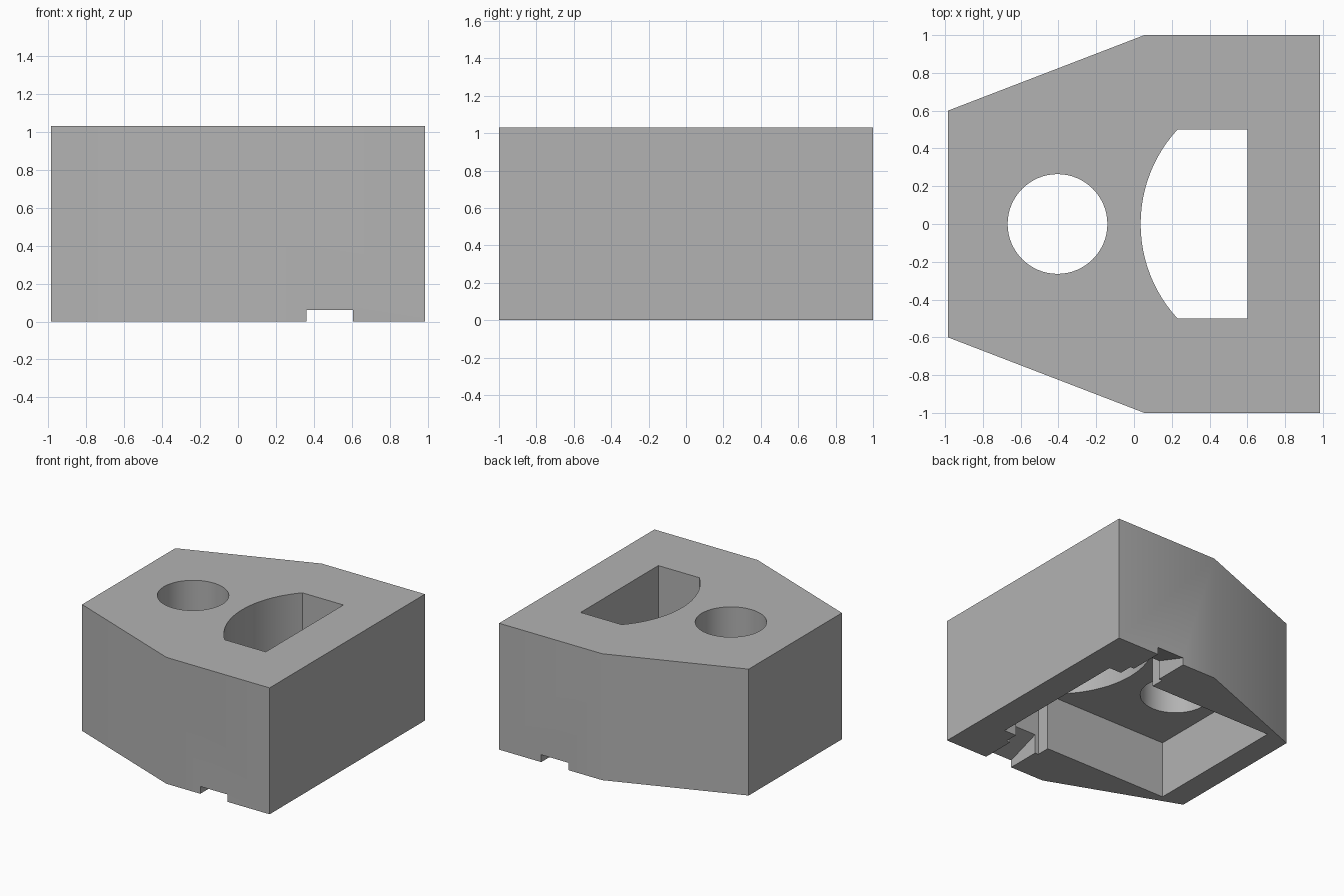
import bpy
import bmesh
from math import asin, cos, sin, pi, radians

if "Cube" in bpy.data.objects:
    bpy.data.objects.remove(bpy.data.objects["Cube"], do_unlink=True)

HEIGHT = 1.03
POCKET_TOP = 0.465

grey = bpy.data.materials.new("plain grey")
grey.use_nodes = True
colour = (0.45, 0.45, 0.45, 1)
grey.diffuse_color = colour
grey.node_tree.nodes["Principled BSDF"].inputs["Base Color"].default_value = colour


def prism(name, base, offset):
    """Sweep a closed polygon of 3D points along an offset."""
    bm = bmesh.new()
    face = bm.faces.new([bm.verts.new(p) for p in base])
    swept = bmesh.ops.extrude_face_region(bm, geom=[face])["geom"]
    bmesh.ops.translate(bm, vec=offset,
                        verts=[g for g in swept if isinstance(g, bmesh.types.BMVert)])
    bmesh.ops.recalc_face_normals(bm, faces=bm.faces)
    mesh = bpy.data.meshes.new(name)
    bm.to_mesh(mesh)
    bm.free()
    mesh.materials.append(grey)
    obj = bpy.data.objects.new(name, mesh)
    bpy.context.collection.objects.link(obj)
    return obj


def upright(name, outline, z0, z1):
    return prism(name, [(x, y, z0) for x, y in outline], (0, 0, z1 - z0))


def box_outline(x0, x1, y):
    return [(x0, -y), (x1, -y), (x1, y), (x0, y)]


# Tapered block
half = [(-0.985, 0.6), (0.055, 1), (0.985, 1)]
block = upright("block", half + [(x, -y) for x, y in reversed(half)], 0, HEIGHT)

# Underside pocket and its wider cross slot, joined into one outline
side = [(-0.79, 0.61), (0.33, 0.61), (0.33, 0.72), (0.64, 0.72), (0.64, 0.61), (0.75, 0.61)]
cutters = [upright("pocket_cutter", side + [(x, -y) for x, y in reversed(side)],
                   -0.1, POCKET_TOP)]

# Round hole through the top
count = 64
ring = [(-0.405 + 0.264 * cos(2 * pi * i / count), 0.264 * sin(2 * pi * i / count))
        for i in range(count)]
cutters.append(upright("round_hole_cutter", ring, 0.3, HEIGHT + 0.1))

# D-shaped hole: straight back, bowed front
radius, half_width, steps = 0.738, 0.5, 24
sweep = asin(half_width / radius)
bow = []
for i in range(steps + 1):
    a = sweep * (1 - 2 * i / steps)
    bow.append((0.773 - radius * cos(a), radius * sin(a)))
d_shape = [(0.6, half_width)] + bow + [(0.6, -half_width)]
cutters.append(upright("bowed_hole_cutter", d_shape, 0.3, HEIGHT + 0.1))

# Side channels whose roofs rise inward to the slot
channel = [(0.5, -0.1), (1.1, -0.1), (1.1, 0.025), (0.5, 0.235)]
for s, label in ((-1, "front"), (1, "back")):
    cutters.append(prism(label + "_channel_cutter",
                         [(0.36, s * y, z) for y, z in channel], (0.245, 0, 0)))

# Cut everything out of the block
bpy.ops.object.select_all(action="DESELECT")
bpy.context.view_layer.objects.active = block
block.select_set(True)
for cutter in cutters:
    cutter.hide_render = True
    mod = block.modifiers.new(cutter.name, "BOOLEAN")
    mod.operation = "DIFFERENCE"
    mod.solver = "EXACT"
    mod.object = cutter
    bpy.ops.object.modifier_apply(modifier=mod.name)
    bpy.data.objects.remove(cutter, do_unlink=True)

bpy.ops.object.shade_smooth_by_angle(angle=radians(30))
